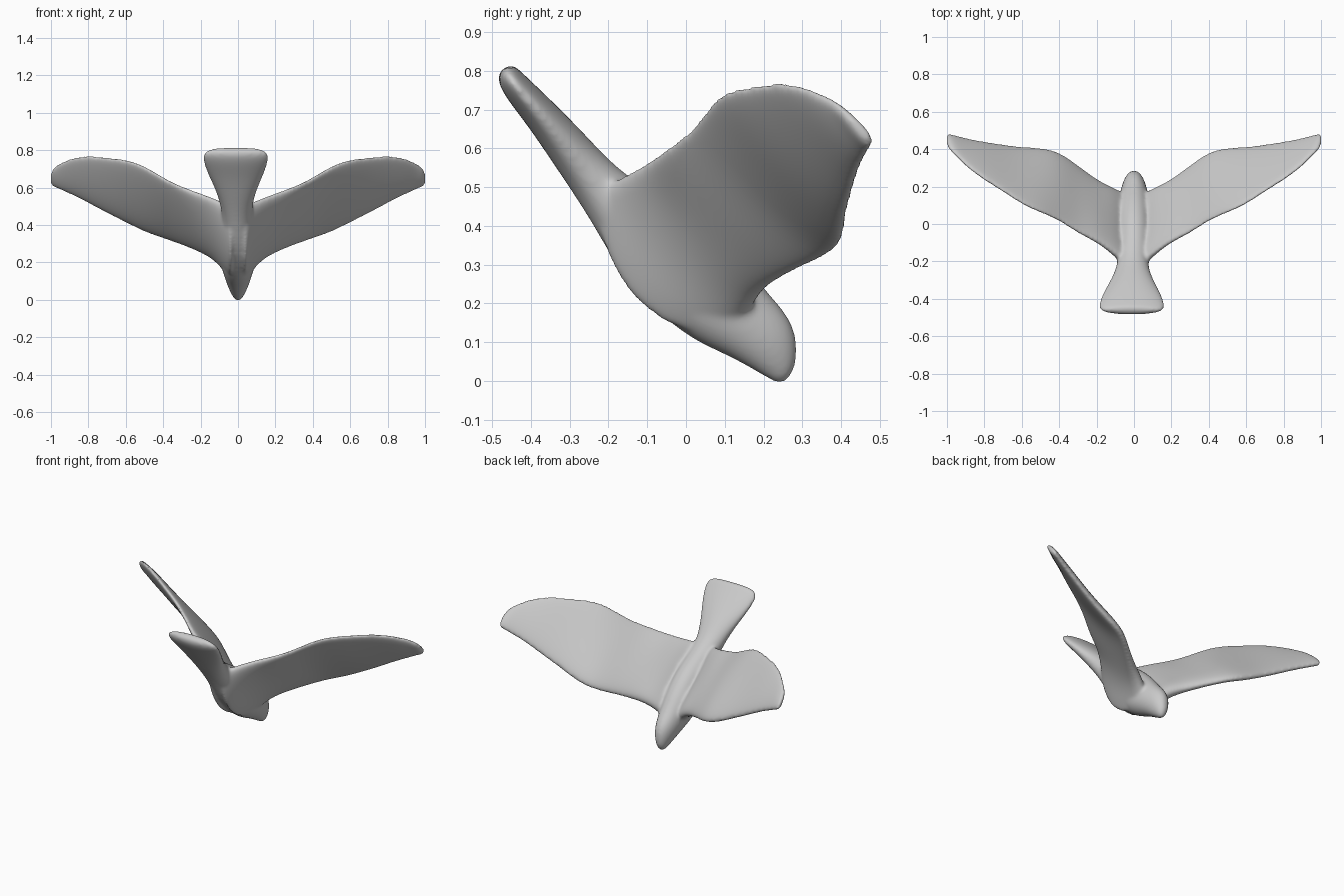
import bpy, bmesh, math
from mathutils import Vector

SIDES = 16
grey = bpy.data.materials.new("plain grey")
grey.diffuse_color = (0.59, 0.59, 0.59, 1)


def loft(bm, rings):
    """Skin a closed tube through rings of points."""
    rows = [[bm.verts.new(p) for p in ring] for ring in rings]
    for a, b in zip(rows, rows[1:]):
        for i in range(SIDES):
            j = (i + 1) % SIDES
            bm.faces.new((a[i], a[j], b[j], b[i]))
    bm.faces.new(rows[0][::-1])
    bm.faces.new(rows[-1])


def body_ring(uy, uz, ly, lz, half_width, cx):
    """Ellipse between an upper and a lower point of the side profile."""
    up, low = Vector((cx, uy, uz)), Vector((cx, ly, lz))
    mid, half = (up + low) / 2, (up - low) / 2
    return [mid + half * math.sin(t) + Vector((half_width * math.cos(t), 0, 0))
            for t in (math.tau * i / SIDES for i in range(SIDES))]


def wing_ring(side, x, ly, lz, ty, tz, thick, sink):
    """Blunt aerofoil from leading edge to trailing edge."""
    lead, trail = Vector((0, ly, lz)), Vector((0, ty, tz))
    chord = trail - lead
    lead -= chord.normalized() * 0.005
    chord += chord.normalized() * 0.010
    normal = Vector((0, chord.z, -chord.y)).normalized()
    ring = []
    for i in range(SIDES):
        t = math.tau * i / SIDES
        c = 0.5 - 0.5 * math.cos(t)
        s = math.sin(t)
        h = thick * math.copysign(abs(s) ** 0.8, s) * (1.15 - 0.4 * c)
        p = lead + chord * c + normal * (h - sink * math.sin(math.pi * c))
        p.x = side * x
        ring.append(p)
    return ring


# Tail, body, head and beak: upper y,z, lower y,z, half width, centre x
body = [
    (-0.450, 0.820, -0.484, 0.800, 0.130, -0.012),
    (-0.435, 0.808, -0.487, 0.772, 0.176, -0.012),
    (-0.400, 0.775, -0.464, 0.728, 0.184, -0.012),
    (-0.340, 0.718, -0.404, 0.652, 0.160, -0.012),
    (-0.260, 0.638, -0.338, 0.552, 0.114, -0.010),
    (-0.175, 0.545, -0.268, 0.448, 0.082, -0.008),
    (-0.070, 0.480, -0.213, 0.352, 0.088, 0),
    (0.042, 0.415, -0.148, 0.240, 0.102, 0),
    (0.142, 0.320, 0.000, 0.108, 0.098, 0),
    (0.200, 0.242, 0.100, 0.068, 0.080, 0),
    (0.264, 0.175, 0.175, 0.026, 0.062, 0),
    (0.290, 0.110, 0.222, -0.002, 0.040, 0),
    (0.284, 0.025, 0.250, -0.013, 0.018, 0),
]
# Wing, flared at the root: x, leading y,z, trailing y,z, half thickness, sink
wing = [
    (0.02, 0.140, 0.130, -0.230, 0.490, 0.110, 0.060),
    (0.06, 0.155, 0.165, -0.205, 0.505, 0.100, 0.052),
    (0.10, 0.178, 0.205, -0.168, 0.525, 0.083, 0.037),
    (0.14, 0.200, 0.235, -0.138, 0.542, 0.068, 0.024),
    (0.20, 0.233, 0.263, -0.095, 0.567, 0.055, 0.012),
    (0.30, 0.310, 0.300, -0.050, 0.602, 0.046, 0.004),
    (0.40, 0.385, 0.333, 0.020, 0.652, 0.042, 0),
    (0.50, 0.405, 0.365, 0.060, 0.718, 0.039, 0),
    (0.60, 0.408, 0.415, 0.105, 0.752, 0.036, 0),
    (0.70, 0.420, 0.465, 0.175, 0.760, 0.033, 0),
    (0.80, 0.435, 0.520, 0.235, 0.773, 0.030, 0),
    (0.90, 0.453, 0.570, 0.310, 0.755, 0.026, 0),
    (0.96, 0.470, 0.597, 0.375, 0.725, 0.022, 0),
    (0.985, 0.476, 0.608, 0.395, 0.705, 0.020, 0),
    (1.005, 0.478, 0.620, 0.430, 0.675, 0.015, 0),
]

bm = bmesh.new()
loft(bm, [body_ring(*s) for s in body])
for side in (-1, 1):
    loft(bm, [wing_ring(side, *s) for s in wing])
bmesh.ops.recalc_face_normals(bm, faces=bm.faces)
mesh = bpy.data.meshes.new("bird_body_and_wings")
bm.to_mesh(mesh)
bm.free()
mesh.materials.append(grey)
bird = bpy.data.objects.new("bird_body_and_wings", mesh)
bpy.context.collection.objects.link(bird)

# Round the lofts, fuse them into one skin and soften the joints
sub = bird.modifiers.new("round", 'SUBSURF')
sub.levels = sub.render_levels = 2
fuse = bird.modifiers.new("fuse", 'REMESH')
fuse.mode = 'VOXEL'
fuse.voxel_size = 0.008
fuse.use_smooth_shade = True
soft = bird.modifiers.new("soften", 'SMOOTH')
soft.factor = 0.5
soft.iterations = 16
